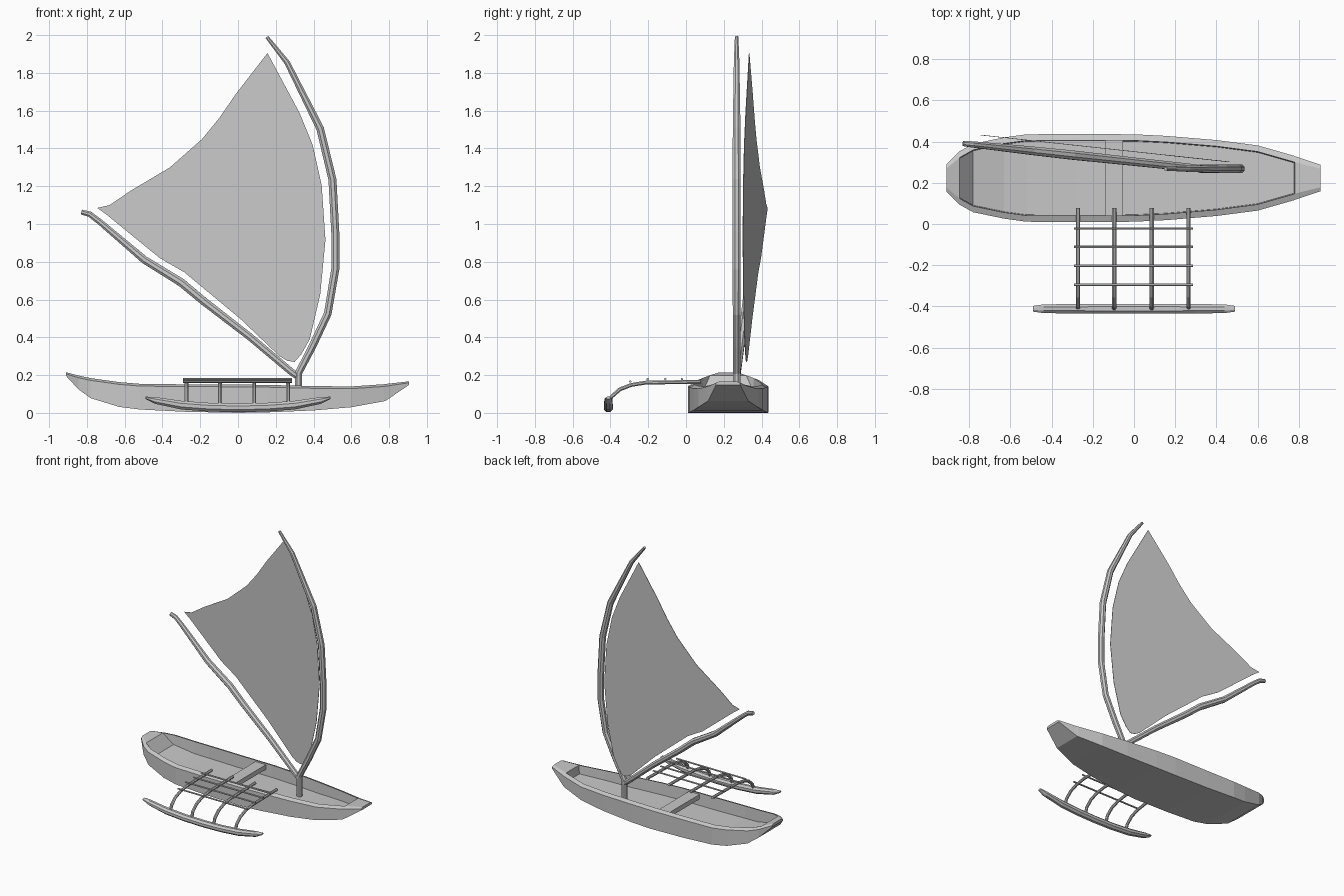
import bpy, bmesh, math
from mathutils import Vector

grey = bpy.data.materials.new("weathered_grey")
grey.diffuse_color = (0.58, 0.58, 0.58, 1)


def finish(name, bm):
    bmesh.ops.recalc_face_normals(bm, faces=bm.faces)
    me = bpy.data.meshes.new(name)
    bm.to_mesh(me)
    bm.free()
    me.materials.append(grey)
    ob = bpy.data.objects.new(name, me)
    bpy.context.collection.objects.link(ob)
    return ob


def loft(name, rings):
    """Skin closed rings of points and cap both ends."""
    bm = bmesh.new()
    vs = [[bm.verts.new(p) for p in r] for r in rings]
    n = len(vs[0])
    for a, b in zip(vs, vs[1:]):
        for i in range(n):
            j = (i + 1) % n
            bm.faces.new((a[i], a[j], b[j], b[i]))
    bm.faces.new(vs[0])
    bm.faces.new(vs[-1])
    return finish(name, bm)


def tube(name, path, radii, ref, sides=8):
    """Faceted pole along a path."""
    pts = [Vector(p) for p in path]
    rings = []
    for i, p in enumerate(pts):
        t = (pts[min(i + 1, len(pts) - 1)] - pts[max(i - 1, 0)]).normalized()
        u = Vector(ref)
        u = (u - t * u.dot(t)).normalized()
        v = t.cross(u)
        rings.append([p + radii[i] * (u * math.cos(a) + v * math.sin(a))
                      for a in (2 * math.pi * (k + 0.5) / sides for k in range(sides))])
    return loft(name, rings)


def box(name, lo, hi):
    return loft(name, [[(x, lo[1], lo[2]), (x, hi[1], lo[2]), (x, hi[1], hi[2]), (x, lo[1], hi[2])]
                       for x in (lo[0], hi[0])])


# hull: x, half width, keel height, rim height, floor height (None = decked end)
CY = 0.223
stations = [
    (-0.91, 0.065, 0.195, 0.215, None),
    (-0.845, 0.130, 0.125, 0.198, None),
    (-0.78, 0.166, 0.078, 0.184, 0.115),
    (-0.63, 0.197, 0.032, 0.163, 0.075),
    (-0.52, 0.212, 0.018, 0.154, 0.065),
    (-0.28, 0.213, 0.006, 0.151, 0.06),
    (0.0, 0.212, 0.0, 0.150, 0.06),
    (0.16, 0.204, 0.003, 0.148, 0.06),
    (0.40, 0.184, 0.013, 0.142, 0.06),
    (0.60, 0.158, 0.030, 0.140, 0.07),
    (0.775, 0.108, 0.062, 0.152, 0.09),
    (0.78, 0.106, 0.063, 0.153, None),
    (0.905, 0.064, 0.148, 0.167, None),
]
rings = []
for x, w, zb, zt, zf in stations:
    rim = min(0.03, w * 0.3)
    edge = zt - min(0.012, (zt - zb) * 0.4)
    half = [(w, zb), (w, edge), (w - rim, zt), (w - rim - 0.004, zt if zf is None else zf)]
    rings.append([(x, CY - a, z) for a, z in half] + [(x, CY + a, z) for a, z in reversed(half)])
loft("hull", rings)

# seat plank across the hull
box("thwart", (-0.14, 0.03, 0.105), (-0.053, 0.416, 0.14))

# mast spar curving up from the hull floor
spar = [(0.32, 0.04), (0.32, 0.21), (0.395, 0.355), (0.475, 0.525), (0.515, 0.76), (0.515, 0.955),
        (0.50, 1.235), (0.435, 1.505), (0.26, 1.855), (0.153, 1.99)]
tube("mast_spar", [(x, 0.268, z) for x, z in spar],
     [.021, .021, .022, .022, .023, .023, .023, .022, .016, .010], (0, 1, 0))

# lower boom
boom = [(0.32, 0.19), (0.285, 0.215), (0.06, 0.405), (-0.18, 0.59), (-0.30, 0.69), (-0.495, 0.81),
        (-0.73, 1.01), (-0.785, 1.052), (-0.828, 1.063)]
tube("boom", [(x, 0.268 + (0.32 - x) * 0.107, z) for x, z in boom],
     [.018, .02, .021, .023, .024, .022, .017, .016, .014], (0, 1, 0))

# flat sail, set in a slightly turned upright plane
outline = [(0.30, 0.27), (0.335, 0.31), (0.38, 0.39), (0.435, 0.625), (0.463, 0.915), (0.443, 1.205),
           (0.395, 1.42), (0.325, 1.59), (0.156, 1.905), (-0.01, 1.69), (-0.10, 1.56), (-0.19, 1.45),
           (-0.36, 1.30), (-0.57, 1.175), (-0.68, 1.10), (-0.745, 1.085), (-0.69, 1.045), (-0.415, 0.82),
           (-0.285, 0.745), (0.01, 0.50), (0.22, 0.30), (0.26, 0.276)]
loft("sail", [[(x, 0.301 + (0.463 - x) * 0.108 + d, z) for x, z in outline] for d in (-0.0015, 0.0015)])

# outrigger float with upturned ends: x, centre height, half height, half width
sections = [(-0.49, 0.08, 0.006, 0.014), (-0.44, 0.066, 0.018, 0.021), (-0.30, 0.041, 0.023, 0.023),
            (-0.15, 0.030, 0.023, 0.024), (0, 0.027, 0.023, 0.024)]
sections += [(-x, z, h, w) for x, z, h, w in reversed(sections[:-1])]
loft("outrigger_float",
     [[(x, -0.411 + w * math.cos(a) * 1.08, z + h * math.sin(a) * 1.08)
       for a in (math.pi / 4 * (k + 0.5) for k in range(8))] for x, z, h, w in sections])

# bent outrigger arms
arm = [(0.078, 0.165), (-0.215, 0.160), (-0.29, 0.148), (-0.35, 0.125), (-0.395, 0.085), (-0.41, 0.04)]
for i, x in enumerate((-0.272, -0.096, 0.086, 0.265)):
    tube("outrigger_arm_%d" % (i + 1), [(x, y, z) for y, z in arm], [0.011] * 6, (1, 0, 0))

# lengthwise rods tied on the arms
for i, y in enumerate((-0.022, -0.11, -0.203, -0.295)):
    z = 0.179 if i < 3 else 0.166
    tube("platform_rod_%d" % (i + 1), [(-0.29, y, z), (0.286, y, z)], [0.0065] * 2, (0, 1, 0), 6)
